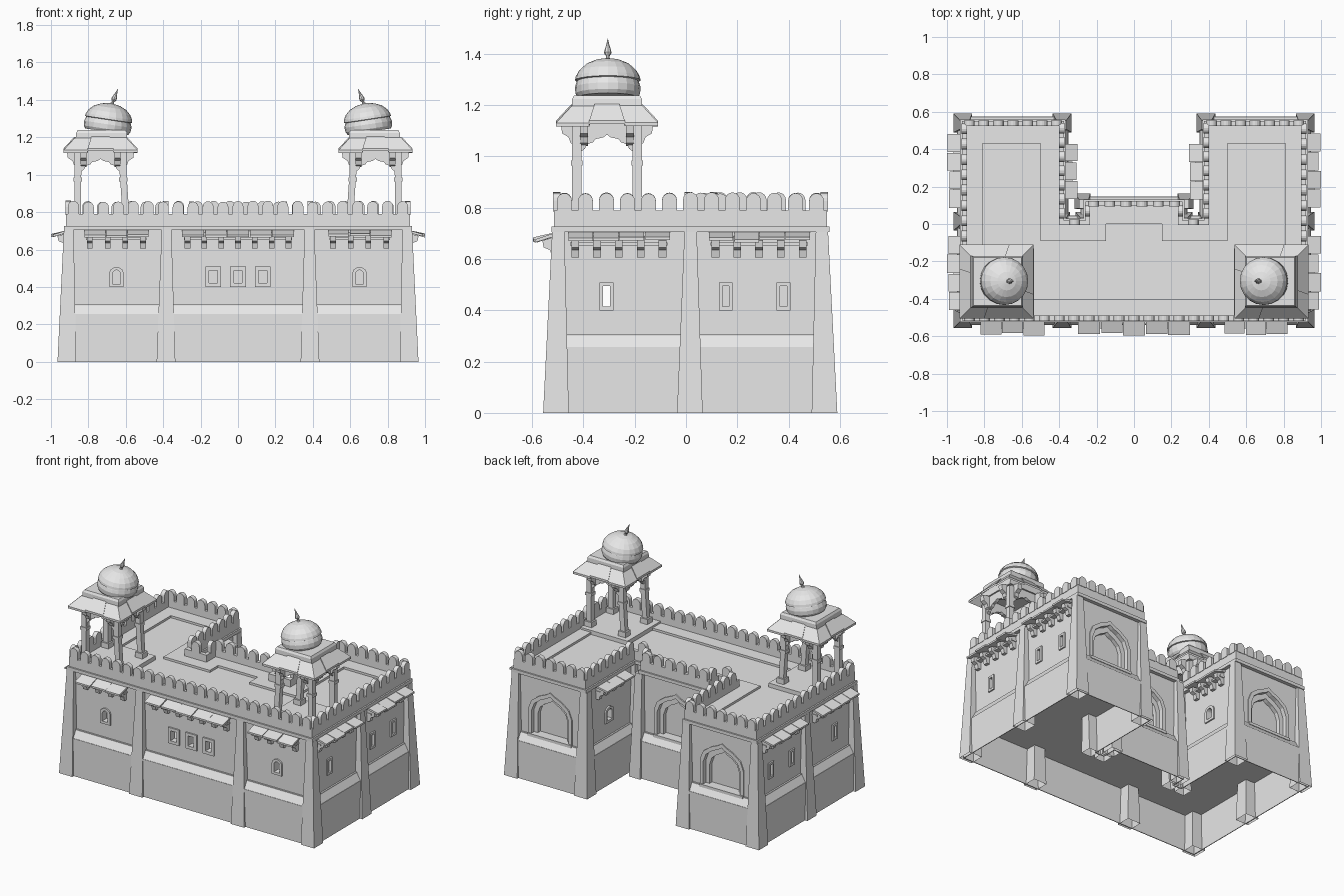
import bpy, bmesh, math, random
from mathutils import Matrix, Vector

random.seed(4)
cube = bpy.data.objects.get("Cube")
if cube:
    bpy.data.objects.remove(cube, do_unlink=True)

stone = bpy.data.materials.new("grey_stone")
stone.use_nodes = True
stone.diffuse_color = (0.8, 0.8, 0.8, 1)
stone.node_tree.nodes["Principled BSDF"].inputs["Base Color"].default_value = (0.8, 0.8, 0.8, 1)
IDENT = Matrix.Identity(4)


# ---- helpers ----
def finish(bm, name):
    bmesh.ops.recalc_face_normals(bm, faces=bm.faces)
    me = bpy.data.meshes.new(name)
    bm.to_mesh(me)
    bm.free()
    me.materials.append(stone)
    ob = bpy.data.objects.new(name, me)
    bpy.context.collection.objects.link(ob)
    return ob


def loft(bm, loops, m=IDENT, start=True):
    rows = [[bm.verts.new(m @ Vector(p)) for p in lp] for lp in loops]
    n = len(rows[0])
    for a, b in zip(rows, rows[1:]):
        for i in range(n):
            j = (i + 1) % n
            bm.faces.new((a[i], a[j], b[j], b[i]))
    if start:
        bm.faces.new(rows[0][::-1])
    bm.faces.new(rows[-1])


def level(loop, z):
    return [(x, y, z) for x, y in loop]


def prism(bm, loop, d0, d1, m=IDENT):
    loft(bm, [level(loop, d0), level(loop, d1)], m)


def ring(bm, outer, inner, d0, d1, m=IDENT):
    rows = [[bm.verts.new(m @ Vector((x, y, d))) for x, y in lp] for lp, d in
            ((outer, d0), (outer, d1), (inner, d1), (inner, d0))]
    n = len(outer)
    for k in range(4):
        a, b = rows[k], rows[(k + 1) % 4]
        for i in range(n):
            j = (i + 1) % n
            bm.faces.new((a[i], a[j], b[j], b[i]))


def rect(x0, x1, y0, y1):
    return [(x0, y0), (x1, y0), (x1, y1), (x0, y1)]


def square(cx, cy, hx, hy, z):
    return level(rect(cx - hx, cx + hx, cy - hy, cy + hy), z)


def mirrored(pts):
    return pts + [(-x, y) for x, y in reversed(pts)]


POINTED, ROUNDED = (.55, .74, .87, .94), (.7, .85, .94, .98)


def arch(w, z0, h, rise=POINTED):
    side = [(w, z0)] + [(w * k, z0 + h * r) for k, r in zip((1, .85, .5, .18), rise)]
    return side + [(0, z0 + h)] + [(-x, z) for x, z in reversed(side)]


def facing(x, y, deg):
    # local x runs along the wall, y is up, z points out of the wall
    return (Matrix.Translation((x, y, 0)) @ Matrix.Rotation(math.radians(deg), 4, 'Z')
            @ Matrix.Rotation(math.pi / 2, 4, 'X'))


def lathe(bm, profile, m, n=20):
    loft(bm, [[(r * math.cos(math.tau * i / n), r * math.sin(math.tau * i / n), z)
               for i in range(n)] for r, z in profile], m)


# ---- plan outline and sunken terrace, counter-clockwise ----
PLAN = mirrored([(.92, -.515), (.92, .55), (.375, .55), (.375, .02), (.26, .02), (.26, .12)])
TERRACE = mirrored([(.81, -.4), (.81, .43), (.5, .43), (.5, -.09), (.15, -.09), (.15, 0)])


def offset(d):
    out = []
    for i, p in enumerate(PLAN):
        a, p, b = Vector(PLAN[i - 1]), Vector(p), Vector(PLAN[(i + 1) % len(PLAN)])
        e, f = (p - a).normalized(), (b - p).normalized()
        out.append(tuple(p + d * Vector((e.y + f.y, -e.x - f.x))))
    return out


# ---- walls, bands and slabs ----
for name, o, i, z0, z1 in (("lower_wall", .026, .021, 0, .256), ("cornice", .01, -.03, .705, .727),
                           ("parapet", 0, -.025, .725, .79)):
    bm = bmesh.new()
    ring(bm, offset(o), offset(i), z0, z1)
    finish(bm, name)
bm = bmesh.new()
loft(bm, [level(offset(.024), .255), level(offset(-.004), .3), level(offset(-.004), .307)])
finish(bm, "sloped_plinth_floor")
bm = bmesh.new()
prism(bm, offset(-.02), .69, .727)
finish(bm, "roof")
bm = bmesh.new()
ring(bm, offset(-.02), TERRACE, .72, .742)
finish(bm, "raised_roof_walk")
bm = bmesh.new()
ring(bm, offset(-.015), offset(-.055), .3, .71)
upper_wall = finish(bm, "upper_wall")

# ---- rounded battlements ----
bm = bmesh.new()
for (ax, ay), (bx, by) in zip(PLAN, PLAN[1:] + PLAN[:1]):
    length = math.hypot(bx - ax, by - ay)
    m = facing(ax, ay, math.degrees(math.atan2(by - ay, bx - ax)))
    n = max(1, round(length / .081))
    for k in range(n):
        c = (k + .5) * length / n
        top = .828 + random.uniform(-.003, .003)
        prof = [(c - .029, .785), (c + .029, .785)]
        prof += [(c + .029 * math.cos(a), top + .03 * math.sin(a))
                 for a in (math.pi * i / 8 for i in range(9))]
        prism(bm, prof, -.026, .003, m)
finish(bm, "battlements")

# ---- tapered buttresses, open underneath ----
bm = bmesh.new()
for s in (-1, 1):
    for x, y, tx, ty, w in ((.915, -.507, .905, -.498, .05), (.385, -.507, .382, -.498, .05),
                            (.915, .015, .905, .018, .05), (.915, .54, .905, .53, .05),
                            (.385, .54, .388, .53, .05), (.275, .122, .268, .108, .042),
                            (.38, .025, .388, .01, .038), (.275, .025, .262, .01, .038)):
        loft(bm, [square(s * x, y, w, w, 0), square(s * tx, ty, .026, .024, .705)], start=False)
finish(bm, "buttresses")

# ---- windows and arched niches ----
cutters, frames = bmesh.new(), bmesh.new()


def window(m, w, t, arched):
    z0, h = .4, .108
    if arched:
        outer, inner = arch(w, z0, h, ROUNDED), arch(w - t, z0 + t, h - 2 * t, ROUNDED)
    else:
        outer, inner = rect(-w, w, z0, z0 + h), rect(t - w, w - t, z0 + t, z0 + h - t)
    ring(frames, outer, inner, -.02, .01, m)
    prism(cutters, inner, -.08, .05, m)


for x in (-.132, 0, .132):
    window(facing(x, -.5, 0), .042, .02, False)
for s in (-1, 1):
    window(facing(s * .65, -.5, 0), .038, .017, True)
    window(facing(s * .39, .28, -s * 90), .042, .017, True)
    for y in (-.31, .155, .38):
        window(facing(s * .905, y, s * 90), .027, .014, False)
finish(frames, "window_frames")

niches = bmesh.new()
for x, y in ((-.65, .535), (.65, .535), (0, .105)):
    m = facing(x, y, 180)
    prism(cutters, arch(.14, .312, .285), -.08, .05, m)
    ring(niches, arch(.165, .3, .325), arch(.14, .312, .285), -.02, .008, m)
    ring(niches, arch(.145, .308, .293), arch(.112, .308, .25), -.05, -.022, m)
    prism(niches, rect(-.17, .17, .3, .66), -.075, -.05, m)
    prism(niches, rect(-.165, .165, .295, .314), -.05, .018, m)
finish(niches, "arched_niches")

cutter = finish(cutters, "opening_cutter")
cutter.hide_render = True
mod = upper_wall.modifiers.new("openings", 'BOOLEAN')
mod.operation, mod.solver, mod.object = 'DIFFERENCE', 'EXACT', cutter
bpy.context.view_layer.objects.active = upper_wall
bpy.ops.object.modifier_apply(modifier=mod.name)
bpy.data.objects.remove(cutter, do_unlink=True)

# ---- plank awnings on brackets ----
planks, brackets = bmesh.new(), bmesh.new()


def awning(x, y, deg, w, n_planks, n_brackets):
    m = facing(x, y, deg - 90)
    step = 2 * w / n_planks
    for k in range(n_planks):
        j, d = random.uniform(-.008, .006), random.uniform(-.005, .006)
        a = -w + k * step
        prism(planks, [(0, .692), (.09 + j, .668 + d), (.09 + j, .68 + d), (0, .706)],
              a + .001, a + step - random.uniform(.001, .006), m)
    prism(brackets, rect(0, .035, .652, .664), .01 - w, w - .01, m)
    for k in range(n_brackets):
        a = -w + .03 + k * (2 * w - .06) / (n_brackets - 1)
        prism(brackets, [(0, .605), (.022, .605), (.03, .635), (.055, .645), (.06, .672), (0, .69)],
              a - .015, a + .015, m)


awning(0, -.5, 0, .3, 5, 7)
for s in (-1, 1):
    awning(s * .65, -.5, 0, .172, 3, 4)
    awning(s * .39, .28, -s * 90, .15, 3, 4)
    for y in (-.262, .285):
        awning(s * .905, y, s * 90, .2, 4, 5)
finish(planks, "awning_planks")
finish(brackets, "awning_brackets")

# ---- domed roof pavilions ----
cusp = [(.105, 0), (.1, .035), (.086, .045), (.08, .062), (.055, .07), (.044, .083), (.015, .089)]
panel = ([(-.12, .15), (-.12, 0)] + [(-x, z) for x, z in cusp] + [(0, .1)]
         + cusp[::-1] + [(.12, 0), (.12, .15)])
DOME = [(.116, 0), (.126, .015), (.128, .04), (.122, .06), (.12, .064), (.128, .067), (.125, .082),
        (.112, .106), (.086, .13), (.05, .146), (.018, .152), (.002, .154)]
FINIAL = [(.014, 0), (.007, .012), (.007, .018), (.015, .03), (.012, .045), (.006, .065), (.001, .09)]
for s, side in ((1, "left"), (-1, "right")):
    cx, cy = s * .735, -.308
    base, legs, roof, dome = (bmesh.new() for _ in range(4))
    loft(base, [square(s * .712, cy, .178, .178, z) for z in (.72, .755)])
    for dx in (-.122, .122):
        for dy in (-.118, .118):
            # the legs nearer the middle lean outwards as they rise
            foot = cx + dx - (s * .014 if dx * s < 0 else 0)
            loft(legs, [square(foot, cy + dy, .028, .028, z) for z in (.74, .79)])
            loft(legs, [square(foot, cy + dy, .018, .018, .78), square(cx + dx, cy + dy, .018, .018, .99),
                        square(cx + dx, cy + dy, .018, .018, 1.12)])
            loft(legs, [square(cx + dx, cy + dy, .023, .023, z) for z in (.965, .985)])
    for deg in (0, 90, 180, 270):
        m = facing(cx, cy, deg)
        prism(legs, [(x, z + .985) for x, z in panel], .108, .13, m)
        side_on = facing(cx, cy, deg - 90)
        for u in (-.09, .09):
            prism(legs, [(.12, 1.04), (.142, 1.052), (.15, 1.075), (.175, 1.09), (.18, 1.125), (.12, 1.14)],
                  u - .016, u + .016, side_on)
        # three overlapping eave planks per side
        for a, b, lift in ((-1, -.35, -.003), (-.35, .35, .006), (.35, 1, -.001)):
            quad = [(.198 * a, 1.12, .198), (.198 * b, 1.12, .198), (.138 * b, 1.185, .138), (.138 * a, 1.185, .138)]
            loft(roof, [[(u, z + lift + t, o) for u, z, o in quad] for t in (0, .014)], m)
    loft(roof, [square(cx, cy, .14, .14, 1.13), square(cx - s * .006, cy, .136, .136, 1.224),
                square(cx - s * .006, cy, .128, .128, 1.238)])
    lean = Matrix.Translation((s * .702, cy + .003, 1.23)) @ Matrix.Rotation(-s * .15, 4, 'Y')
    lathe(dome, DOME, lean)
    tip = Matrix.Translation(lean @ Vector((-s * .006, 0, .147))) @ Matrix.Rotation(-s * .36, 4, 'Y')
    lathe(dome, FINIAL, tip, 8)
    for bm, part in ((base, "base"), (legs, "arches"), (roof, "eaves"), (dome, "dome")):
        finish(bm, side + "_pavilion_" + part)
